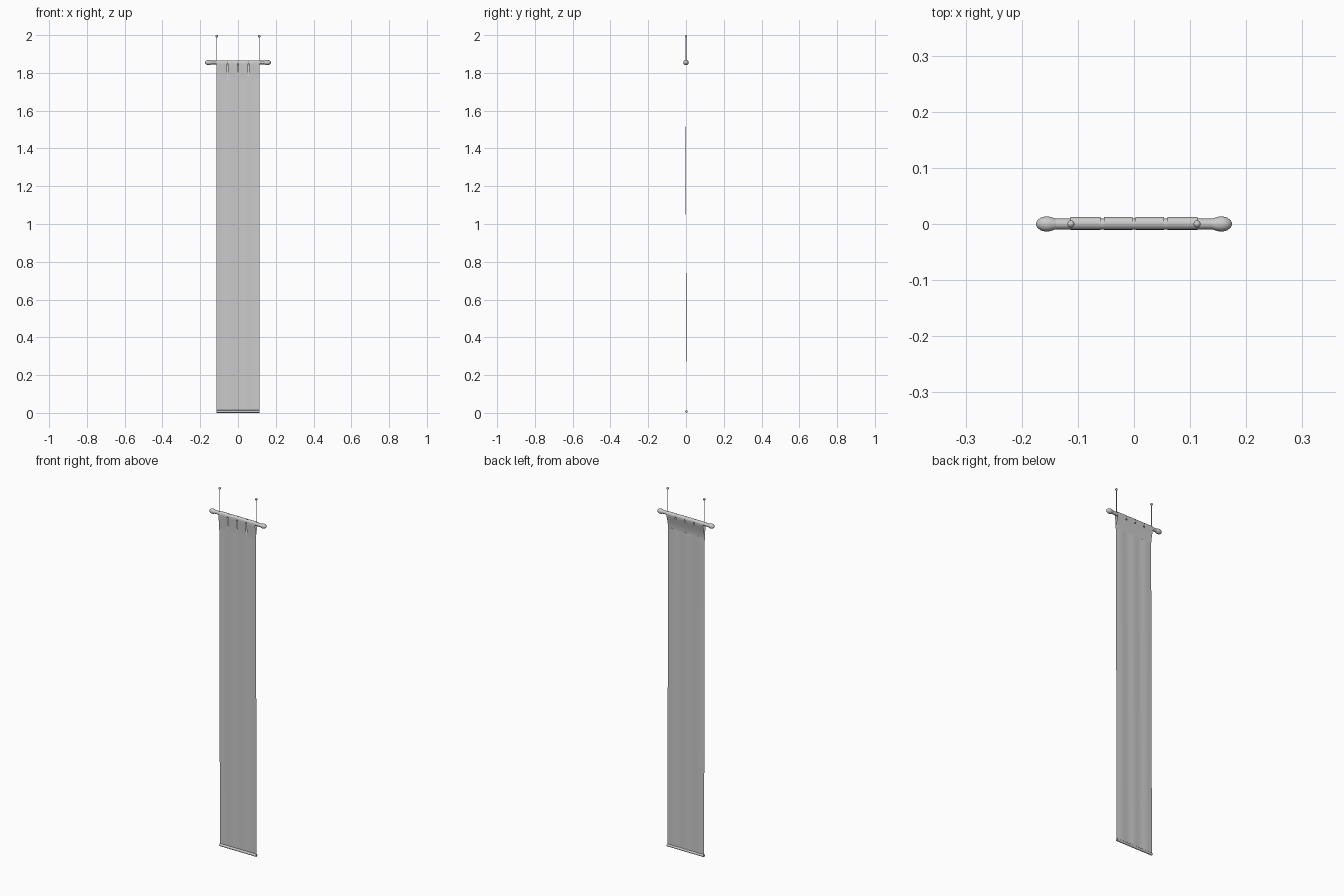
import bpy, bmesh, math

if "Cube" in bpy.data.objects:
    bpy.data.objects.remove(bpy.data.objects["Cube"])

ROD_Z = 1.855
HALF = 0.113


def make(name, bm, smooth=True):
    bmesh.ops.remove_doubles(bm, verts=bm.verts, dist=1e-5)
    me = bpy.data.meshes.new(name)
    bm.to_mesh(me)
    bm.free()
    ob = bpy.data.objects.new(name, me)
    bpy.context.collection.objects.link(ob)
    if smooth:
        for o in bpy.context.selected_objects:
            o.select_set(False)
        ob.select_set(True)
        bpy.context.view_layer.objects.active = ob
        bpy.ops.object.shade_smooth_by_angle(angle=math.radians(40))
    return ob


def lathe(name, profile, loc, axis='Z', sides=12):
    """Revolve (radius, height) points about z or x."""
    bm = bmesh.new()
    rings = []
    for r, h in profile:
        ring = []
        for i in range(sides):
            a = 2 * math.pi * i / sides
            p, q = r * math.cos(a), r * math.sin(a)
            co = (p, q, h) if axis == 'Z' else (h, p, q)
            ring.append(bm.verts.new([c + l for c, l in zip(co, loc)]))
        rings.append(ring)
    for a, b in zip(rings, rings[1:]):
        for i in range(sides):
            j = (i + 1) % sides
            bm.faces.new((a[i], a[j], b[j], b[i]))
    bm.faces.new(rings[0][::-1])
    bm.faces.new(rings[-1])
    bmesh.ops.recalc_face_normals(bm, faces=bm.faces)
    return make(name, bm)


def sheet(name, profile, x0, x1, cols, wave=0.0):
    """Sweep a (y, z) profile along x, with an optional gentle ripple."""
    bm = bmesh.new()
    rows = []
    for y, z in profile:
        row = []
        for i in range(cols + 1):
            x = x0 + (x1 - x0) * i / cols
            row.append(bm.verts.new((x, y + wave * math.cos(x * 80), z)))
        rows.append(row)
    for a, b in zip(rows, rows[1:]):
        for i in range(cols):
            bm.faces.new((a[i], b[i], b[i + 1], a[i + 1]))
    return make(name, bm)


# Rod with rounded finials
lathe("rod", [(0.0095, -0.15), (0.0095, 0.15)], (0, 0, ROD_Z), 'X')
finial = [(0.009, 0.138), (0.0125, 0.148), (0.0138, 0.157),
          (0.0115, 0.166), (0.007, 0.172), (0.001, 0.175)]
for s, side in ((-1, "left"), (1, "right")):
    lathe("finial_" + side, [(r, s * x) for r, x in finial], (0, 0, ROD_Z), 'X')
    # Hanging cord and top bead
    lathe("cord_" + side, [(0.0022, ROD_Z), (0.0022, 1.995)], (s * 0.1125, 0, 0), sides=8)
    bead = [(max(0.0065 * math.sin(t * math.pi / 6), 0.0003),
             -0.0065 * math.cos(t * math.pi / 6)) for t in range(7)]
    lathe("bead_" + side, bead, (s * 0.1125, 0, 1.9935), sides=10)

# Four cloth tabs looped over the rod, split by narrow slits
loop = [(-0.0065, 1.775), (-0.008, 1.815), (-0.0095, 1.84)]
for k in range(9):
    a = math.pi - math.pi * k / 8
    loop.append((0.0012 + 0.0115 * math.cos(a), ROD_Z + 0.0115 * math.sin(a)))
loop += [(0.009, 1.838), (0.003, 1.815), (-0.002, 1.79), (-0.003, 1.775)]
pitch = 2 * HALF / 4
for i in range(4):
    x0 = -HALF + pitch * i + (0.003 if i else 0)
    x1 = -HALF + pitch * (i + 1) - (0.003 if i < 3 else 0)
    sheet("tab_%d" % (i + 1), loop, x0, x1, 6)

# Web of cloth closing the slits below the rod
for i in range(1, 4):
    xc = -HALF + pitch * i
    sheet("slit_web_%d" % i, [(0.009, 1.838)] + loop[-3:], xc - 0.003, xc + 0.003, 1)

# Long hanging cloth, leaning slightly
N = 20
body = [(-0.003 + 0.006 * k / N, 1.775 - 1.763 * k / N) for k in range(N + 1)]
sheet("cloth", body, -HALF, HALF, 24, 0.0008)

# Rolled bottom hem
hem = lathe("bottom_hem", [(0.007, -HALF), (0.007, HALF)], (0.002, 0, 0), 'X')
hem.location = (-0.002, 0.002, 0.007)
